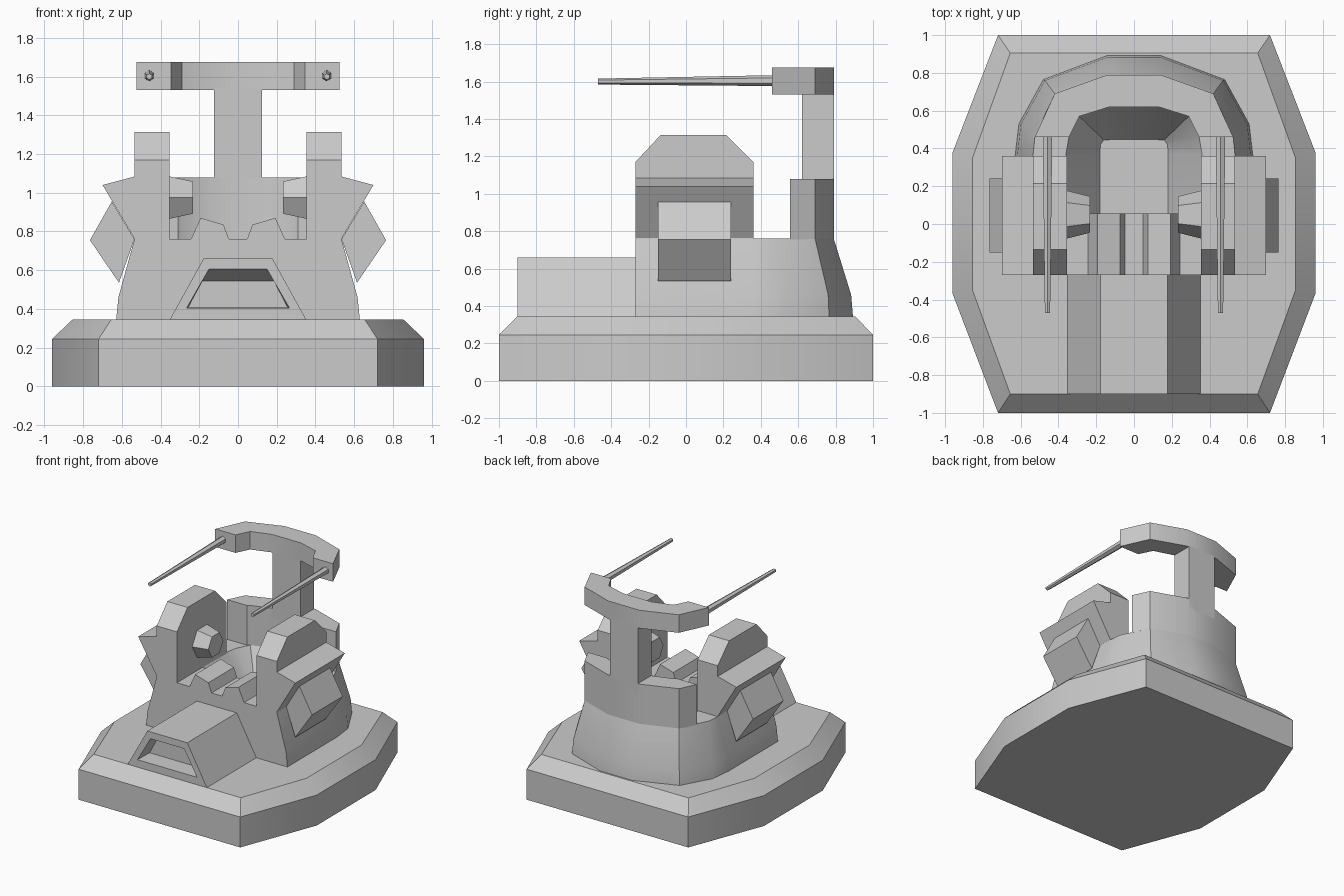
import bpy, bmesh, math

if "Cube" in bpy.data.objects:
    bpy.data.objects.remove(bpy.data.objects["Cube"])


def finish(name, bm):
    bmesh.ops.recalc_face_normals(bm, faces=bm.faces[:])
    me = bpy.data.meshes.new(name)
    bm.to_mesh(me)
    bm.free()
    ob = bpy.data.objects.new(name, me)
    bpy.context.collection.objects.link(ob)
    bpy.ops.object.select_all(action='DESELECT')
    ob.select_set(True)
    bpy.context.view_layer.objects.active = ob
    bpy.ops.object.shade_smooth_by_angle(angle=math.radians(30))
    return ob


def loft(name, rings):
    """Skin a list of equal-length 3D rings and cap both ends."""
    bm = bmesh.new()
    loops = [[bm.verts.new(p) for p in r] for r in rings]
    n = len(loops[0])
    for a, b in zip(loops, loops[1:]):
        for i in range(n):
            j = (i + 1) % n
            bm.faces.new((a[i], a[j], b[j], b[i]))
    bm.faces.new(loops[0])
    bm.faces.new(loops[-1])
    return finish(name, bm)


def sym(half):
    """Mirror an open half outline across x = 0 into a closed outline."""
    return half + [(-x, y) for x, y in reversed(half)]


def plan(half, z):
    return [(x, y, z) for x, y in sym(half)]


def front(pts, y):
    return [(x, y, z) for x, z in pts]


def pair(name, rings):
    """Build a right-hand part and its left-hand mirror."""
    loft(name + "_right", rings)
    loft(name + "_left", [[(-x, y, z) for x, y, z in r] for r in rings])


# Base slab with chamfered top
slab = [(0.72, -1), (0.96, -0.37), (0.96, 0.38), (0.72, 1)]
slab_top = [(0.655, -0.9), (0.855, -0.35), (0.855, 0.35), (0.655, 0.905)]
loft("base", [plan(slab, 0), plan(slab, 0.245), plan(slab_top, 0.345)])

# Tub: tapered outer wall, flat rim, sloping inner pit
F = -0.27
rim = [(0.535, F), (0.535, 0.36), (0.525, 0.46), (0.42, 0.69), (0.14, 0.79)]
loft("tub", [
    plan([(0.63, F), (0.63, 0.36), (0.61, 0.53), (0.48, 0.765), (0.14, 0.893)], 0.34),
    plan([(0.618, F), (0.618, 0.36), (0.6, 0.525), (0.472, 0.76), (0.14, 0.883)], 0.46),
    plan(rim, 0.76),
    plan([(0.355, 0.055), (0.36, 0.37), (0.345, 0.46), (0.29, 0.57), (0.13, 0.62)], 0.76),
    plan([(0.18, 0.055), (0.18, 0.37), (0.178, 0.42), (0.16, 0.445), (0.1, 0.447)], 0.5)])

# Raised back wall, pillar and crossbar
back = [(0.31, 0.555), (0.485, 0.555), (0.42, 0.69), (0.14, 0.79)]
inner = [(-0.13, 0.62), (0.13, 0.62), (0.29, 0.57)]


def arc(half, z):
    outer = half[1:] + [(-x, y) for x, y in reversed(half[1:])]
    pts = [half[0]] + outer + [(-half[0][0], half[0][1]), (-0.29, 0.57)] + inner
    return [(x, y, z) for x, y in pts]


loft("back_wall", [arc(back, 0.755), arc(back, 1.08)])
loft("pillar", [plan([(0.125, 0.62), (0.125, 0.79)], z) for z in (1.0, 1.54)])
bar = [(0.345, 0.46), (0.525, 0.46), (0.42, 0.69), (0.14, 0.79)]
loft("crossbar", [arc(bar, 1.53), arc(bar, 1.675)])

# Hood with recessed front opening
hood = sym([(0.355, 0.34), (0.178, 0.66)])
loft("hood", [
    front(hood, -0.26), front(hood, -0.9),
    front(sym([(0.265, 0.405), (0.15, 0.605)]), -0.9),
    front(sym([(0.255, 0.41), (0.185, 0.545)]), -0.76)])

# Side pods with clipped top corners
pod = [(F, 0.75), (F, 1.17), (-0.135, 1.315), (0.215, 1.315), (0.36, 1.17), (0.36, 0.75)]
pair("side_pod", [[(x, y, z) for y, z in pod] for x in (0.355, 0.535)])

# Wedge shoulders and diamond boxes on the outside
shoulder = [(0.53, 0.755), (0.70, 1.04), (0.53, 1.085)]
pair("shoulder", [front(shoulder, y) for y in (F, 0.36)])
diamond = [(0.535, 0.76), (0.652, 0.955), (0.765, 0.755), (0.615, 0.535)]
pair("side_box", [front(diamond, y) for y in (-0.15, 0.24)])

# Toothed sill at the front of the pit
tooth = [(0.245, 0.755), (0.193, 0.87), (0.075, 0.835), (0.045, 0.755)]
pair("sill_tooth", [front(tooth, y) for y in (F, 0.055)])


# Tapered hexagonal knobs inside the pods
def hexagon(x, r):
    return [(x, 0.05 + r * math.cos(i * math.pi / 3), 0.975 + r * math.sin(i * math.pi / 3))
            for i in range(6)]


pair("knob", [hexagon(0.36, 0.128), hexagon(0.233, 0.096)])


# Long tapered rods on the crossbar ends
def rod_ring(y, z, r):
    return [(0.458 + r * math.sin(i * math.pi / 3), y, z + r * math.cos(i * math.pi / 3))
            for i in range(6)]


pair("rod", [rod_ring(0.47, 1.605, 0.029), rod_ring(-0.47, 1.6, 0.016)])
